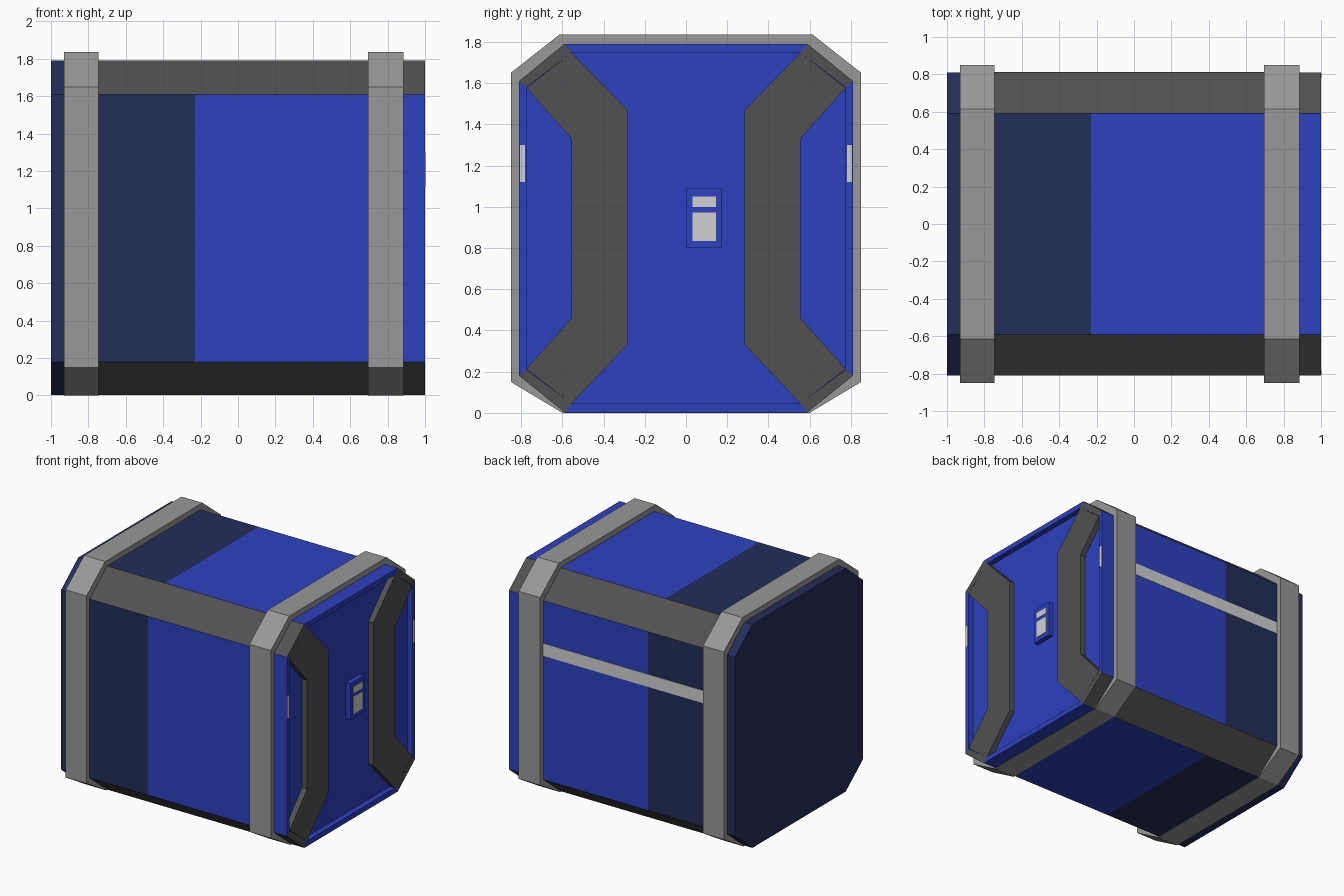
import bpy, bmesh

if "Cube" in bpy.data.objects:
    bpy.data.objects.remove(bpy.data.objects["Cube"])


def srgb(name, *rgb):
    m = bpy.data.materials.new(name)
    lin = [((c / 255 + 0.055) / 1.055) ** 2.4 for c in rgb]
    m.diffuse_color = (*lin, 1)
    m.use_nodes = True
    m.node_tree.nodes["Principled BSDF"].inputs["Base Color"].default_value = m.diffuse_color
    return m


BLUE = srgb("blue", 46, 65, 192)
NAVY = srgb("navy", 34, 46, 90)
DARK = srgb("dark grey", 81, 81, 81)
GREY = srgb("mid grey", 152, 152, 152)
SILVER = srgb("silver", 208, 208, 208)


def octagon(half_w, low, high, low_w, low_z, high_w, high_z):
    """Chamfered outline in y,z; odd edges are the chamfers."""
    right = [(low_w, low), (half_w, low_z), (half_w, high_z), (high_w, high)]
    return [(-low_w, low)] + right + [(-y, z) for y, z in reversed(right[1:])]


def loft(name, sections, mats, rule=None):
    """Join y,z outlines placed at successive x positions and cap both ends.
    rule(edge index, mid x) picks the material slot."""
    bm = bmesh.new()
    rings = [[bm.verts.new((x, y, z)) for y, z in pts] for x, pts in sections]
    n = len(rings[0])
    for s in range(len(rings) - 1):
        a, b = rings[s], rings[s + 1]
        mid = (sections[s][0] + sections[s + 1][0]) / 2
        for i in range(n):
            j = (i + 1) % n
            f = bm.faces.new((a[i], a[j], b[j], b[i]))
            f.material_index = rule(i, mid) if rule else 0
    for ring, x in ((rings[0], sections[0][0]), (rings[-1], sections[-1][0])):
        f = bm.faces.new(ring)
        f.material_index = rule(0, x) if rule else 0
    bmesh.ops.recalc_face_normals(bm, faces=bm.faces)
    me = bpy.data.meshes.new(name)
    bm.to_mesh(me)
    bm.free()
    for m in mats:
        me.materials.append(m)
    ob = bpy.data.objects.new(name, me)
    bpy.context.collection.objects.link(ob)
    return ob


def plate(name, x0, x1, y0, y1, z0, z1, mat):
    return loft(name, [(x0, [(y0, z0), (y1, z0), (y1, z1), (y0, z1)]),
                       (x1, [(y0, z0), (y1, z0), (y1, z1), (y0, z1)])], [mat])


# Container body: navy tail, blue front, dark chamfers, recessed right end
outer = octagon(0.81, 0.003, 1.79, 0.59, 0.18, 0.59, 1.61)
inner = octagon(0.775, 0.045, 1.748, 0.555, 0.21, 0.555, 1.58)
RECESS = 0.955


def body_rule(edge, x):
    if edge % 2 and x > -0.93:
        return 2
    return 1 if x < -0.23 else 0


loft("body", [(-1, outer), (-0.93, outer), (-0.23, outer), (1, outer),
              (1, inner), (RECESS, inner)], [BLUE, NAVY, DARK], body_rule)

# Raised bands around the body
band = octagon(0.85, 0.0, 1.835, 0.60, 0.15, 0.615, 1.65)
for name, x0, x1 in (("left_band", -0.93, -0.745), ("right_band", 0.695, 0.885)):
    loft(name, [(x0, band), (x1, band)], [GREY])

# Door brackets and rim lights, one on each side
bracket = [(0.775, 1.577), (0.555, 1.748), (0.285, 1.47), (0.285, 0.33),
           (0.555, 0.045), (0.775, 0.213), (0.555, 0.46), (0.555, 1.33)]
for side, s in (("front", -1), ("back", 1)):
    pts = [(s * y, z) for y, z in bracket]
    loft(side + "_door_bracket", [(RECESS - 0.005, pts), (1, pts)], [DARK])
    plate(side + "_rim_light", 0.998, 1.002, s * 0.782, s * 0.806, 1.12, 1.30, SILVER)

# Lock panel with screen and keypad
plate("lock_panel", RECESS - 0.005, 0.995, 0.0, 0.175, 0.80, 1.09, BLUE)
plate("lock_screen", 0.993, 0.999, 0.032, 0.145, 1.00, 1.05, SILVER)
plate("lock_keypad", 0.993, 0.999, 0.032, 0.145, 0.835, 0.972, SILVER)

# Stripe along the back
plate("back_stripe", -0.75, 0.70, 0.807, 0.813, 1.17, 1.27, SILVER)
